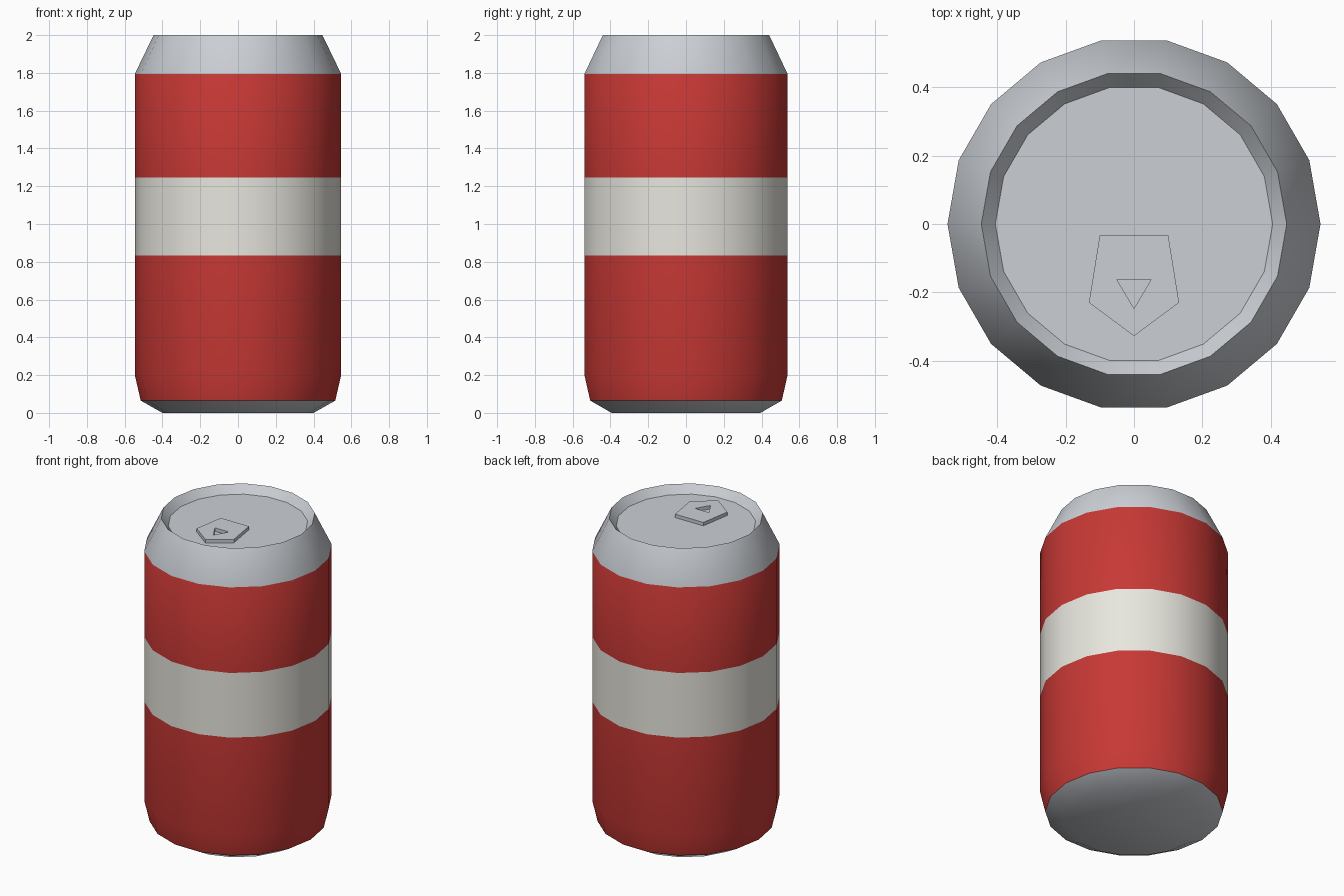
import bpy, bmesh, math

if "Cube" in bpy.data.objects:
    bpy.data.objects.remove(bpy.data.objects["Cube"])

SIDES = 18


def material(name, rgb):
    m = bpy.data.materials.new(name)
    m.diffuse_color = (*rgb, 1)
    m.use_nodes = True
    m.node_tree.nodes["Principled BSDF"].inputs["Base Color"].default_value = m.diffuse_color
    return m


red = material("red", (0.57, 0.04, 0.035))
cream = material("cream", (0.80, 0.79, 0.73))
metal = material("metal", (0.60, 0.63, 0.67))


def finish(name, bm, mats):
    bmesh.ops.recalc_face_normals(bm, faces=bm.faces)
    mesh = bpy.data.meshes.new(name)
    bm.to_mesh(mesh)
    bm.free()
    for m in mats:
        mesh.materials.append(m)
    ob = bpy.data.objects.new(name, mesh)
    bpy.context.collection.objects.link(ob)
    bpy.ops.object.select_all(action='DESELECT')
    ob.select_set(True)
    bpy.context.view_layer.objects.active = ob
    bpy.ops.object.shade_smooth_by_angle(angle=math.radians(35))
    return ob


# Can body: (radius, height, material of the band above this ring)
METAL, RED, CREAM = 0, 1, 2
profile = [(0.40, 0.0, METAL), (0.515, 0.065, RED), (0.546, 0.20, RED),
           (0.546, 0.833, CREAM), (0.546, 1.247, RED), (0.546, 1.795, METAL),
           (0.447, 2.0, METAL), (0.406, 1.95, METAL)]
bm = bmesh.new()
rings = []
for r, z, _ in profile:
    rings.append([bm.verts.new((r * math.cos(i * math.tau / SIDES),
                                r * math.sin(i * math.tau / SIDES), z))
                  for i in range(SIDES)])
for (_, _, mat), lo, hi in zip(profile, rings, rings[1:]):
    for i in range(SIDES):
        j = (i + 1) % SIDES
        bm.faces.new((lo[i], lo[j], hi[j], hi[i])).material_index = mat
# Base and recessed lid
bm.faces.new(rings[0][::-1])
bm.faces.new(rings[-1])
finish("can_body", bm, [metal, red, cream])

# Pull tab: pentagon plate with a triangular hole
outer = [(-0.10, -0.032), (-0.132, -0.23), (0, -0.328), (0.132, -0.23), (0.10, -0.032)]
hole = [(-0.05, -0.163), (0, -0.247), (0.05, -0.163)]
bm = bmesh.new()
edges = []
for loop in (outer, hole):
    vs = [bm.verts.new((x, y, 1.95)) for x, y in loop]
    edges += [bm.edges.new((vs[i - 1], vs[i])) for i in range(len(vs))]
bmesh.ops.triangle_fill(bm, edges=edges, use_beauty=True, normal=(0, 0, 1))
ext = bmesh.ops.extrude_face_region(bm, geom=bm.faces[:], use_keep_orig=True)
top = [g for g in ext["geom"] if isinstance(g, bmesh.types.BMVert)]
bmesh.ops.translate(bm, verts=top, vec=(0, 0, 0.022))
finish("pull_tab", bm, [metal])
